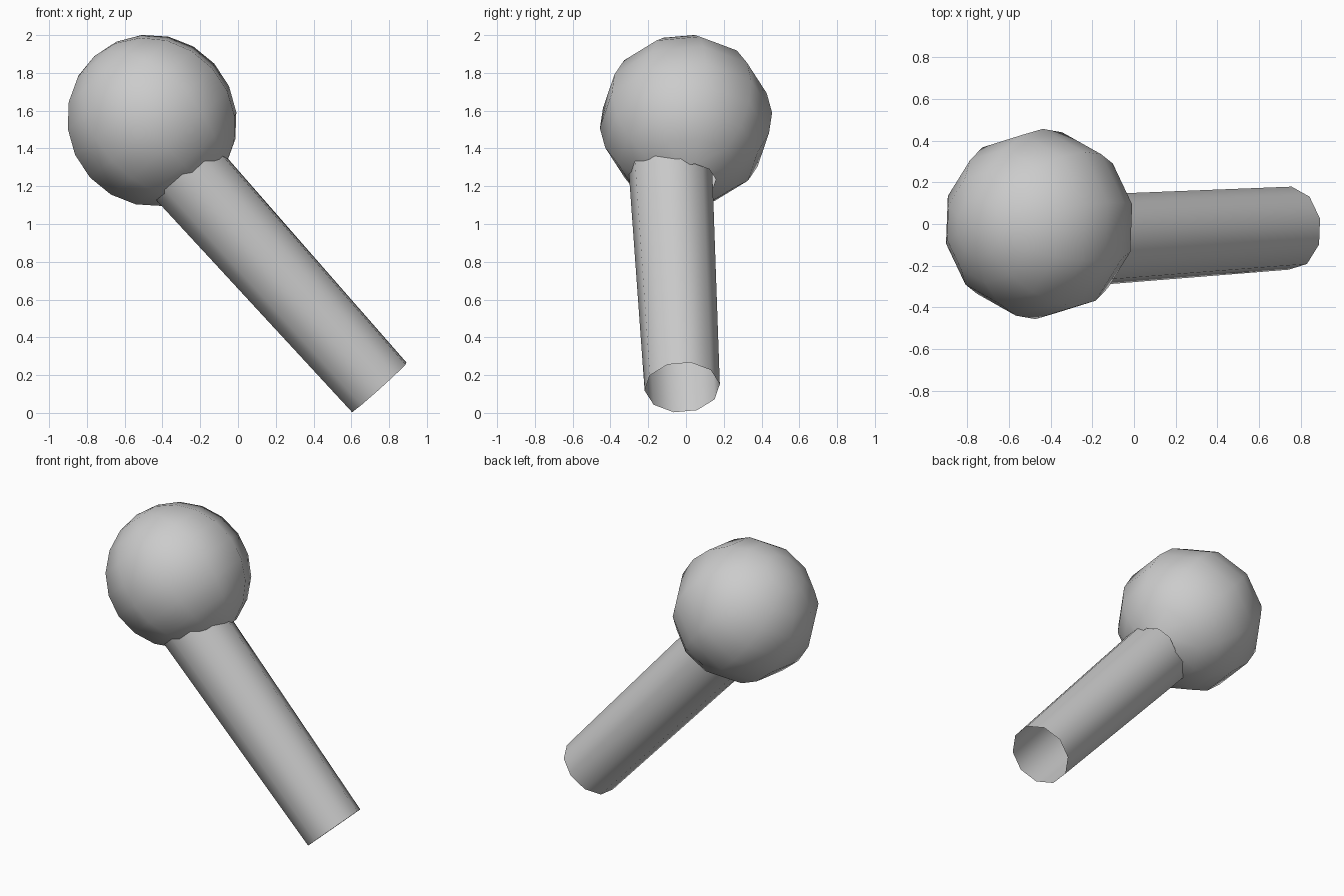
import bpy, bmesh, math
from mathutils import Matrix, Vector

if "Cube" in bpy.data.objects:
    bpy.data.objects.remove(bpy.data.objects["Cube"])

SIDES = 10
# Shared tilted axis: d runs up the handle, u and v span the cross-section
d = Vector((-0.668, -0.04, 0.743)).normalized()
u = Vector((0, 1, 0)).cross(d).normalized()
v = d.cross(u)
frame = Matrix((u, v, d)).transposed().to_4x4()


def lathe(name, profile, origin, turn):
    """Revolve (radius, height) points around the tilted axis; radius 0 makes a pole."""
    bm = bmesh.new()
    rings = []
    for r, h in profile:
        count = SIDES if r > 1e-6 else 1
        rings.append([bm.verts.new((r * math.cos(turn + math.tau * i / SIDES),
                                    r * math.sin(turn + math.tau * i / SIDES), h))
                      for i in range(count)])
    for low, high in zip(rings, rings[1:]):
        for i in range(SIDES):
            j = (i + 1) % SIDES
            if len(high) == 1:
                bm.faces.new((low[i], low[j], high[0]))
            else:
                bm.faces.new((low[i], low[j], high[j], high[i]))
    for f in bm.faces:
        f.smooth = True
    mesh = bpy.data.meshes.new(name)
    bm.to_mesh(mesh)
    bm.free()
    ob = bpy.data.objects.new(name, mesh)
    ob.matrix_world = Matrix.Translation(origin) @ frame
    bpy.context.collection.objects.link(ob)
    return ob


turn = math.radians(13)

# Ball head, left open at the lower pole where the handle enters
R = 0.458
ball = [(R * math.cos(math.radians(a)), R * math.sin(math.radians(a)))
        for a in range(-72, 90, 18)] + [(0, R)]
lathe("ball_head", ball, (-0.455, 0.0, 1.548), turn)

# Slightly flared open tube handle
lathe("handle", [(0.2, 0), (0.222, 1.6)], (0.748, -0.02, 0.135), turn)
